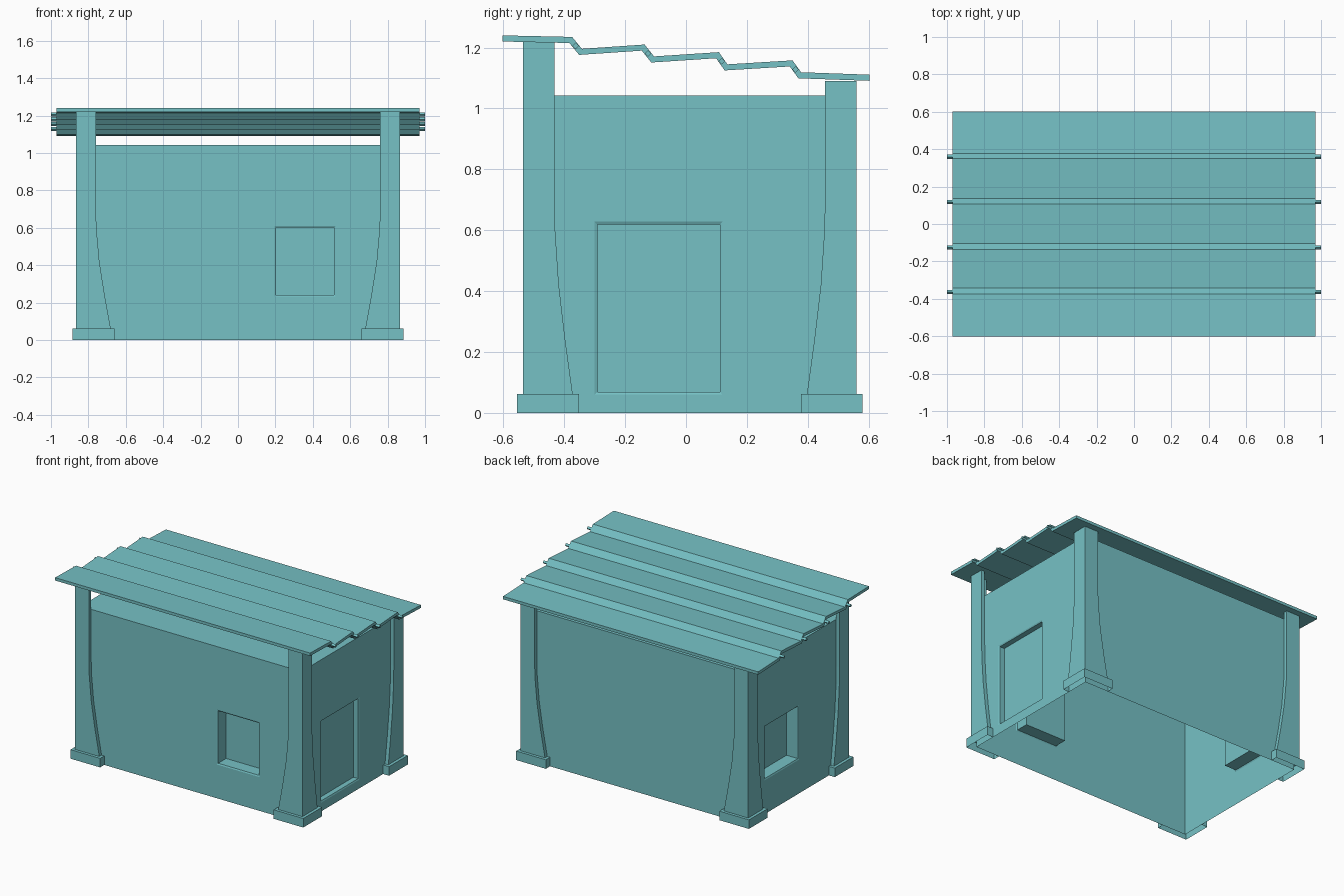
import bpy, bmesh
from mathutils import Vector

if "Cube" in bpy.data.objects:
    bpy.data.objects.remove(bpy.data.objects["Cube"])

# Single teal paint used on every part
teal = bpy.data.materials.new("teal_paint")
teal.diffuse_color = (0.18, 0.535, 0.56, 1.0)
teal.use_nodes = True
teal.node_tree.nodes["Principled BSDF"].inputs["Base Color"].default_value = teal.diffuse_color


def finish(name, bm):
    bmesh.ops.remove_doubles(bm, verts=bm.verts, dist=0.0001)
    bmesh.ops.recalc_face_normals(bm, faces=bm.faces)
    mesh = bpy.data.meshes.new(name)
    bm.to_mesh(mesh)
    bm.free()
    mesh.materials.append(teal)
    obj = bpy.data.objects.new(name, mesh)
    bpy.context.collection.objects.link(obj)
    return obj


def loft(name, rings, bottom=True):
    """Solid through a list of equal-length point rings."""
    bm = bmesh.new()
    loops = [[bm.verts.new(p) for p in ring] for ring in rings]
    n = len(loops[0])
    for a, b in zip(loops, loops[1:]):
        for i in range(n):
            j = (i + 1) % n
            bm.faces.new((a[i], a[j], b[j], b[i]))
    if bottom:
        bm.faces.new(loops[0])
    bm.faces.new(loops[-1])
    return finish(name, bm)


# Hut body: open-bottomed shell with recesses for door and windows
X, Y0, Y1, H = 0.84, -0.51, 0.535, 1.043


def rect(a0, a1, z0, z1):
    return [(a0, z0), (a1, z0), (a1, z1), (a0, z1)]


def wall(bm, place, a0, a1, opening=None, depth=0.0):
    """place(a, z, d): point along the wall, height, depth inwards."""
    loops = [(rect(a0, a1, 0, H), 0.0)]
    if opening:
        o0, o1, z0, z1 = opening
        t = 0.009
        inner = rect(o0 + t, o1 - t, z0 + t, z1 - t)
        # slightly chamfered rim, then a straight reveal
        loops += [(rect(*opening), 0.0), (inner, 0.004), (inner, depth)]
    loops = [[bm.verts.new(place(a, z, d)) for a, z in pts] for pts, d in loops]
    for p, q in zip(loops, loops[1:]):
        for i in range(4):
            j = (i + 1) % 4
            bm.faces.new((p[i], p[j], q[j], q[i]))
    bm.faces.new(loops[-1])


bm = bmesh.new()
wall(bm, lambda a, z, d: (a, Y0 + d, z), -X, X, (0.195, 0.523, 0.232, 0.61), 0.09)
wall(bm, lambda a, z, d: (a, Y1 - d, z), -X, X)
wall(bm, lambda a, z, d: (X - d, a, z), Y0, Y1, (-0.30, 0.12, 0.06, 0.628), 0.04)
wall(bm, lambda a, z, d: (-X + d, a, z), Y0, Y1, (-0.03, 0.35, 0.232, 0.61), 0.09)
bm.faces.new([bm.verts.new(p) for p in
              ((-X, Y0, H), (X, Y0, H), (X, Y1, H), (-X, Y1, H))])
finish("hut_body", bm)


# Corner posts and feet: L-shaped sections wrapping the wall corners
def ell(cx, cy, sx, sy, ax, ay, t, z):
    pts = [(0, 0), (ax, 0), (ax, t), (t, t), (t, ay), (0, ay)]
    return [Vector((cx - sx * u, cy - sy * v, z)) for u, v in pts]


FLARE = [(0.06, 0.08), (0.24, 0.047), (0.42, 0.019), (0.60, 0.003), (0.72, 0.0)]
for sx, side in ((-1, "left"), (1, "right")):
    for sy, end, py, fy, top in ((-1, "front", -0.535, -0.555, 1.218),
                                 (1, "back", 0.56, 0.58, 1.09)):
        rings = [ell(sx * 0.865, py, sx, sy, 0.105 + f, 0.103 + f * 0.75, 0.025, z)
                 for z, f in FLARE + [(top, 0.0)]]
        loft(f"{end}_{side}_post", rings)
        # feet are hollow underneath
        loft(f"{end}_{side}_foot",
             [ell(sx * 0.885, fy, sx, sy, 0.225, 0.203, 0.045, z) for z in (0, 0.062)],
             bottom=False)

# Stepped roof sheet: zigzag strip extruded along x
TOP = [(-0.602, 1.240), (-0.374, 1.235), (-0.342, 1.196), (-0.136, 1.210),
       (-0.105, 1.171), (0.108, 1.185), (0.136, 1.145), (0.350, 1.158),
       (0.378, 1.119), (0.602, 1.111)]
UNDER = [(y - (0.009 if 0 < i < 9 else 0), z - 0.020) for i, (y, z) in enumerate(TOP)]
bm = bmesh.new()
grid = [[[bm.verts.new((x, y, z)) for y, z in line] for line in (TOP, UNDER)]
        for x in (-0.97, 0.97)]
(lt, lu), (rt, ru) = grid
for i in range(len(TOP) - 1):
    k = i + 1
    bm.faces.new((lt[i], lt[k], rt[k], rt[i]))
    bm.faces.new((lu[i], ru[i], ru[k], lu[k]))
    bm.faces.new((lt[i], lu[i], lu[k], lt[k]))
    bm.faces.new((rt[i], rt[k], ru[k], ru[i]))
for i in (0, -1):
    bm.faces.new((lt[i], rt[i], ru[i], lu[i]))
finish("roof_sheet", bm)

# Battens inside each roof step, poking out at both ends
for n, i in enumerate((1, 3, 5, 7), 1):
    corners = (TOP[i], TOP[i + 1], UNDER[i + 1], UNDER[i])
    cy = sum(p[0] for p in corners) / 4
    cz = sum(p[1] for p in corners) / 4
    r = 0.0108
    loft(f"roof_batten_{n}",
         [[(x, cy + u * r, cz + v * r) for u, v in ((0, 1), (1, 0), (0, -1), (-1, 0))]
          for x in (-1.0, 1.0)])
